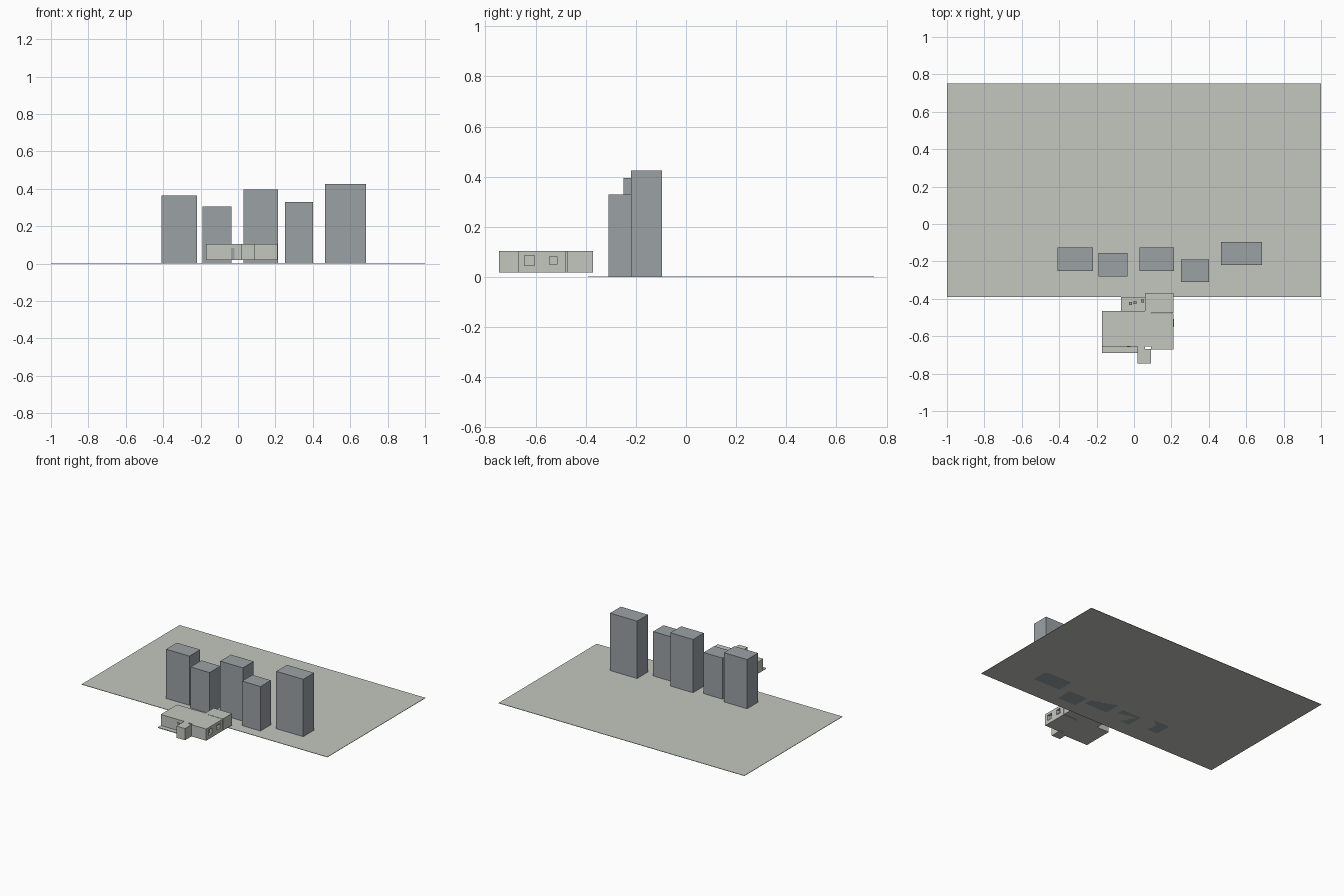
import bpy

cube = bpy.data.objects.get("Cube")
if cube:
    bpy.data.objects.remove(cube, do_unlink=True)


def material(name, colour):
    mat = bpy.data.materials.new(name)
    mat.use_nodes = True
    mat.diffuse_color = (*colour, 1)
    mat.node_tree.nodes["Principled BSDF"].inputs["Base Color"].default_value = (*colour, 1)
    return mat


stone = material("pale stone", (0.55, 0.565, 0.52))
slate = material("blue grey", (0.33, 0.36, 0.376))


def box(name, x, y, z, mat):
    """Axis-aligned box from (low, high) ranges."""
    bpy.ops.mesh.primitive_cube_add(size=1, location=[sum(r) / 2 for r in (x, y, z)])
    ob = bpy.context.object
    ob.name = name
    ob.scale = [r[1] - r[0] for r in (x, y, z)]
    bpy.ops.object.transform_apply(location=False, rotation=False, scale=True)
    ob.data.materials.append(mat)
    return ob


def cut(target, name, x, y, z):
    """Recess an opening into the target with a hidden cutter."""
    cutter = box(name, x, y, z, stone)
    cutter.hide_render = True
    cutter.hide_set(True)
    mod = target.modifiers.new(name, "BOOLEAN")
    mod.operation = "DIFFERENCE"
    mod.solver = "EXACT"
    mod.object = cutter


# Ground sheet
box("ground", (-1, 1), (-0.39, 0.75), (0, 0.003), stone)

# Row of plain towers: left edge, right edge, front, back, height
towers = [
    (-0.41, -0.22, -0.25, -0.125, 0.365),
    (-0.19, -0.035, -0.28, -0.155, 0.305),
    (0.03, 0.215, -0.25, -0.125, 0.395),
    (0.25, 0.40, -0.31, -0.19, 0.33),
    (0.465, 0.685, -0.22, -0.095, 0.425),
]
for i, (x0, x1, y0, y1, h) in enumerate(towers, 1):
    box(f"tower_{i}", (x0, x1), (y0, y1), (0, h), slate)

# House volumes
full = (0.018, 0.104)
box("house_main", (-0.17, 0.09), (-0.655, -0.465), full, stone)
wing = box("house_side_wing", (0.09, 0.21), (-0.67, -0.478), full, stone)
box("house_back_wing", (0.06, 0.21), (-0.475, -0.37), full, stone)
box("entrance_block", (0.02, 0.09), (-0.745, -0.667), full, stone)
box("entrance_link", (0.02, 0.06), (-0.67, -0.65), full, stone)

# Floor slabs that reach past the walls
slab = (0.018, 0.023)
box("front_porch_floor", (-0.17, 0.06), (-0.69, -0.65), slab, stone)
box("back_terrace_floor", (-0.07, 0.06), (-0.47, -0.39), slab, stone)

# Side windows, the rear one with a projecting frame
cut(wing, "front_window_opening", (0.19, 0.22), (-0.645, -0.605), (0.046, 0.086))
cut(wing, "rear_window_opening", (0.19, 0.22), (-0.545, -0.515), (0.05, 0.082))
for i, y in enumerate((-0.552, -0.513)):
    box(f"window_jamb_{i + 1}", (0.208, 0.213), (y, y + 0.004), (0.046, 0.086), stone)
for i, z in enumerate((0.046, 0.082)):
    box(f"window_rail_{i + 1}", (0.208, 0.213), (-0.552, -0.509), (z, z + 0.004), stone)

# Front door plate
box("front_door", (-0.037, -0.018), (-0.658, -0.653), (0.023, 0.083), slate)

# Small terrace seats
for i, (x, y) in enumerate([(-0.02, -0.425), (0.005, -0.42), (0.045, -0.412)], 1):
    box(f"terrace_seat_{i}", (x - 0.008, x + 0.008), (y - 0.007, y + 0.007), (0.023, 0.036), slate)
    box(f"terrace_seat_back_{i}", (x - 0.008, x + 0.008), (y + 0.005, y + 0.007), (0.036, 0.05), slate)
